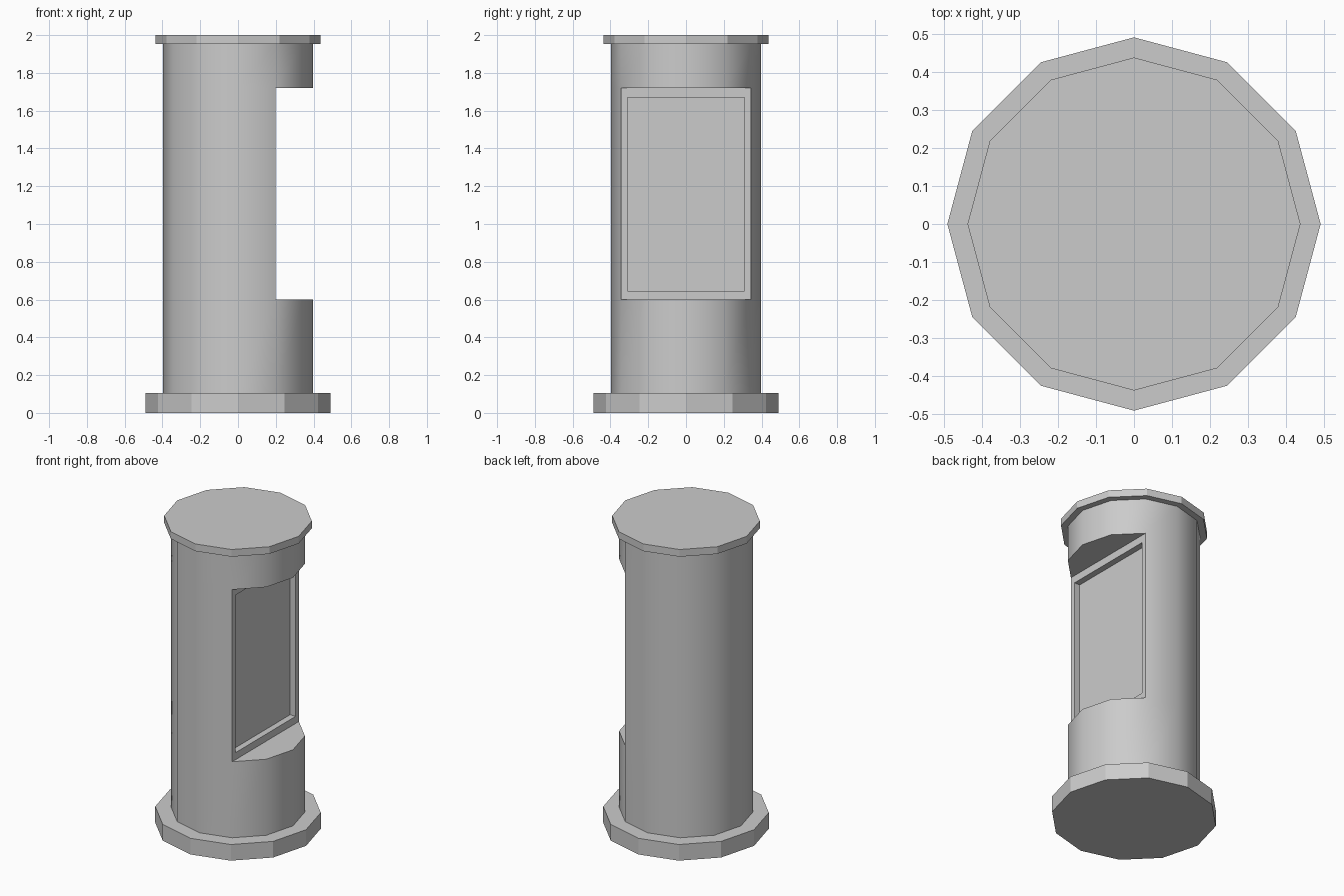
import bpy, bmesh, math

if "Cube" in bpy.data.objects:
    bpy.data.objects.remove(bpy.data.objects["Cube"])

SIDES = 12


def ring(bm, radius, z):
    return [bm.verts.new((radius * math.cos(math.tau * i / SIDES),
                          radius * math.sin(math.tau * i / SIDES), z))
            for i in range(SIDES)]


def finish(bm, name):
    bmesh.ops.recalc_face_normals(bm, faces=bm.faces)
    mesh = bpy.data.meshes.new(name)
    bm.to_mesh(mesh)
    bm.free()
    obj = bpy.data.objects.new(name, mesh)
    bpy.context.collection.objects.link(obj)
    return obj


def disc(name, radius, z0, z1):
    bm = bmesh.new()
    low, high = ring(bm, radius, z0), ring(bm, radius, z1)
    for i in range(SIDES):
        j = (i + 1) % SIDES
        bm.faces.new((low[i], low[j], high[j], high[i]))
    bm.faces.new(low)
    bm.faces.new(high)
    return finish(bm, name)


# Base plinth and top cap
disc("base_plinth", 0.49, 0.0, 0.105)
disc("top_cap", 0.437, 1.953, 2.0)

# Column with a notch cut from its right side
bm = bmesh.new()
rings = [ring(bm, 0.396, z) for z in (0.105, 0.6, 1.72, 1.953)]
notch = (10, 11, 0, 1)
for level, (low, high) in enumerate(zip(rings, rings[1:])):
    for i in range(SIDES):
        if level == 1 and i in notch:
            continue
        j = (i + 1) % SIDES
        bm.faces.new((low[i], low[j], high[j], high[i]))
bm.faces.new(rings[0])
bm.faces.new(rings[3])

# Notch ledges and flat back wall
for r in rings[1:3]:
    bm.faces.new([r[i] for i in (10, 11, 0, 1, 2)])
a, b = rings[1], rings[2]
wall = bm.faces.new((a[10], a[2], b[2], b[10]))

# Recessed panel inside a narrow frame
bm.normal_update()
for depth in (0.0, 0.04):
    bmesh.ops.inset_individual(bm, faces=[wall], thickness=0.01)
    for v in wall.verts:
        v.co = (0.198 - depth, math.copysign(0.31, v.co.y),
                0.646 if v.co.z < 1.1 else 1.671)
    bm.normal_update()
column = finish(bm, "column")

# Smooth the curved shaft, keep the notch edges sharp
bpy.context.view_layer.objects.active = column
column.select_set(True)
bpy.ops.object.shade_smooth_by_angle(angle=math.radians(35))
